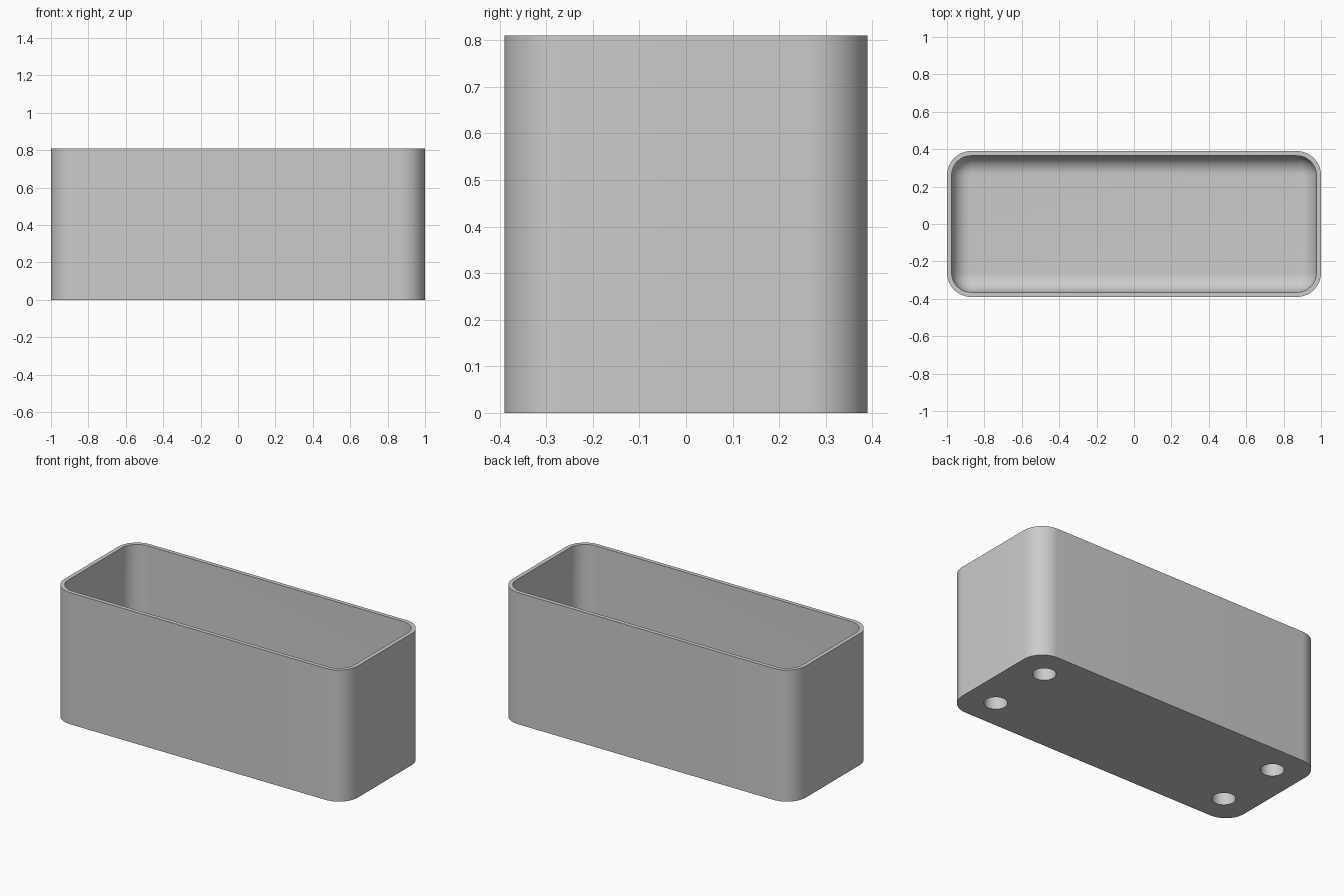
import bpy, bmesh, math

cube = bpy.data.objects.get("Cube")
if cube:
    bpy.data.objects.remove(cube, do_unlink=True)

HALF_X, HALF_Y, HEIGHT = 1.0, 0.39, 0.81
CORNER, WALL, FLOOR, FILLET = 0.13, 0.025, 0.1, 0.1
HOLE_X, HOLE_Y, HOLE_R, HOLE_DEPTH = 0.81, 0.205, 0.065, 0.077
SEGMENTS = 16

grey = bpy.data.materials.new("light_grey")
grey.use_nodes = True
grey.diffuse_color = (0.6, 0.6, 0.6, 1)
grey.node_tree.nodes["Principled BSDF"].inputs["Base Color"].default_value = grey.diffuse_color


def rounded_loop(bm, inset, z):
    """Ring of vertices around a rounded rectangle, shrunk by inset."""
    ring = []
    for corner, (sx, sy) in enumerate([(1, 1), (-1, 1), (-1, -1), (1, -1)]):
        for i in range(SEGMENTS + 1):
            a = math.pi / 2 * (corner + i / SEGMENTS)
            r = CORNER - inset
            ring.append(bm.verts.new((sx * (HALF_X - CORNER) + r * math.cos(a),
                                      sy * (HALF_Y - CORNER) + r * math.sin(a), z)))
    return ring


# Outer wall, rim, inner wall and rounded transition to the floor
profile = [(0, 0), (0, HEIGHT), (WALL, HEIGHT)]
for i in range(SEGMENTS + 1):
    a = math.pi / 2 * i / SEGMENTS
    profile.append((WALL + FILLET * (1 - math.cos(a)),
                    FLOOR + FILLET * (1 - math.sin(a))))

bm = bmesh.new()
rings = [rounded_loop(bm, inset, z) for inset, z in profile]
count = len(rings[0])
for low, high in zip(rings, rings[1:]):
    for i in range(count):
        j = (i + 1) % count
        bm.faces.new((low[i], low[j], high[j], high[i]))
bm.faces.new(rings[0][::-1])
bm.faces.new(rings[-1])
bmesh.ops.recalc_face_normals(bm, faces=bm.faces)
mesh = bpy.data.meshes.new("open_box")
bm.to_mesh(mesh)
bm.free()
mesh.materials.append(grey)
box = bpy.data.objects.new("open_box", mesh)
bpy.context.collection.objects.link(box)

# Four blind round holes in the underside
for sx in (-1, 1):
    for sy in (-1, 1):
        bpy.ops.mesh.primitive_cylinder_add(vertices=48, radius=HOLE_R, depth=2 * HOLE_DEPTH,
                                            location=(sx * HOLE_X, sy * HOLE_Y, 0))
        cutter = bpy.context.object
        cutter.name = "hole_cutter"
        cutter.hide_render = True
        cutter.data.materials.append(grey)
        cut = box.modifiers.new("hole", "BOOLEAN")
        cut.operation, cut.solver, cut.object = "DIFFERENCE", "EXACT", cutter
        bpy.context.view_layer.objects.active = box
        bpy.ops.object.modifier_apply(modifier=cut.name)
        bpy.data.objects.remove(cutter, do_unlink=True)

# Smooth the rounded surfaces and keep the rims crisp
bpy.ops.object.select_all(action="DESELECT")
box.select_set(True)
bpy.context.view_layer.objects.active = box
bpy.ops.object.shade_smooth_by_angle(angle=math.radians(30))
